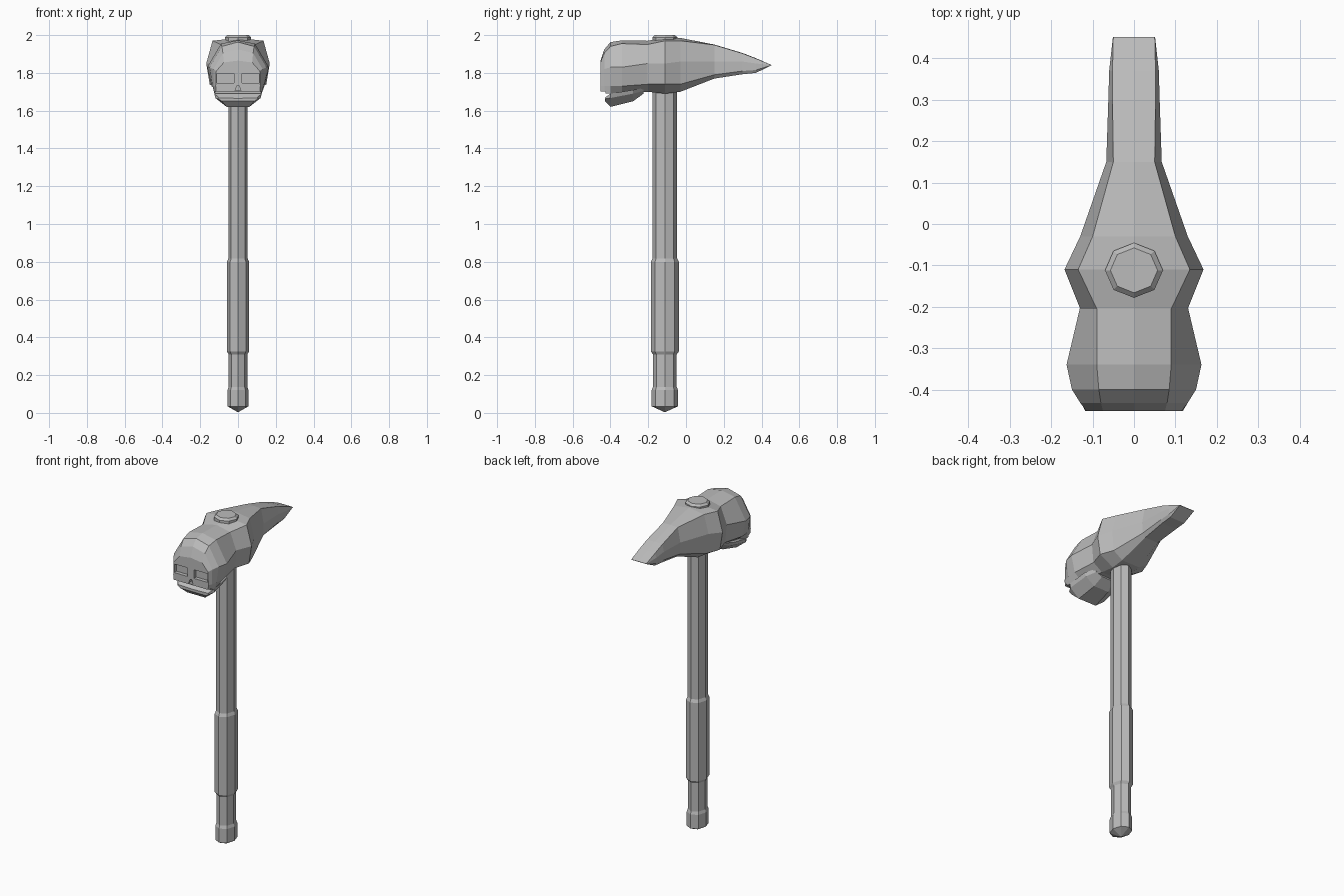
import bpy
import bmesh
import math

default_cube = bpy.data.objects.get("Cube")
if default_cube:
    bpy.data.objects.remove(default_cube, do_unlink=True)

steel = bpy.data.materials.new("dull grey steel")
steel.use_nodes = True
grey = (0.5, 0.5, 0.5, 1)
steel.diffuse_color = grey
steel.node_tree.nodes["Principled BSDF"].inputs["Base Color"].default_value = grey

SHAFT_Y = -0.112


def loft(name, rings):
    """Skin a row of closed rings with flat quads and cap both ends."""
    bm = bmesh.new()
    loops = [[bm.verts.new(point) for point in ring] for ring in rings]
    count = len(loops[0])
    for first, second in zip(loops, loops[1:]):
        for i in range(count):
            j = (i + 1) % count
            bm.faces.new((first[i], first[j], second[j], second[i]))
    bm.faces.new(loops[0])
    bm.faces.new(loops[-1])
    bmesh.ops.recalc_face_normals(bm, faces=bm.faces)
    mesh = bpy.data.meshes.new(name)
    bm.to_mesh(mesh)
    bm.free()
    mesh.materials.append(steel)
    part = bpy.data.objects.new(name, mesh)
    bpy.context.collection.objects.link(part)
    return part


def octagon(radius_x, radius_y, z):
    angles = [math.tau * i / 8 for i in range(8)]
    return [(radius_x * math.cos(a), SHAFT_Y + radius_y * math.sin(a), z) for a in angles]


def section(y, top, *half):
    """Symmetric cross-section: crown height, then x and z pairs down one side."""
    side = list(zip(half[::2], half[1::2]))
    left = [(x, y, z) for x, z in side]
    right = [(-x, y, z) for x, z in reversed(side)]
    return [(0, y, top)] + left + right


def block(name, x, z, half_x, half_z, taper=1.0, y_front=-0.5, y_back=-0.43):
    """Box along y whose upper edge can be narrowed."""
    def ring(y):
        return [(x - half_x, y, z - half_z), (x + half_x, y, z - half_z),
                (x + half_x * taper, y, z + half_z), (x - half_x * taper, y, z + half_z)]
    return loft(name, [ring(y_front), ring(y_back)])


def carve(target, cutter):
    """Cut a recess into the target, then discard the cutter."""
    cutter.hide_render = True
    bpy.context.view_layer.objects.active = target
    cut = target.modifiers.new("recess", "BOOLEAN")
    cut.operation = "DIFFERENCE"
    cut.solver = "EXACT"
    cut.object = cutter
    bpy.ops.object.modifier_apply(modifier=cut.name)
    bpy.data.objects.remove(cutter, do_unlink=True)


# Eight-sided oval handle: pommel, lower neck, thick grip, long shaft
handle_profile = [
    (0.004, 0.005), (0.07, 0.035), (0.07, 0.12), (0.063, 0.137), (0.063, 0.31),
    (0.074, 0.325), (0.074, 0.8), (0.065, 0.818), (0.065, 1.75)]
loft("handle", [octagon(r * 0.79, r, z) for r, z in handle_profile])

# Handle end showing through the top of the head
loft("handle_cap", [octagon(r, r * 0.95, z) for r, z in
                    [(0.07, 1.94), (0.07, 1.988), (0.057, 2.0)]])

# Collar that swells around the handle and runs back into a chisel pick
pick_sections = [
    (-0.205, 1.97, 0.09, 1.95, 0.13, 1.85, 0.12, 1.74, 0.06, 1.7),
    (-0.11, 1.985, 0.135, 1.97, 0.168, 1.85, 0.15, 1.74, 0.06, 1.69),
    (-0.03, 1.985, 0.1, 1.97, 0.13, 1.86, 0.12, 1.74, 0.06, 1.7),
    (0.15, 1.95, 0.05, 1.948, 0.067, 1.86, 0.065, 1.79, 0.045, 1.77),
    (0.3, 1.905, 0.052, 1.903, 0.062, 1.86, 0.061, 1.81, 0.05, 1.793),
    (0.37, 1.878, 0.052, 1.876, 0.06, 1.85, 0.06, 1.815, 0.05, 1.8),
    (0.452, 1.842, 0.05, 1.842, 0.051, 1.841, 0.051, 1.84, 0.05, 1.84)]
loft("collar_and_pick", [section(*s) for s in pick_sections])

# Faceted skull forming the striking end
skull_sections = [
    (-0.2, 1.97, 0.09, 1.95, 0.13, 1.85, 0.12, 1.74, 0.06, 1.7),
    (-0.34, 1.972, 0.09, 1.955, 0.163, 1.83, 0.14, 1.73, 0.09, 1.69),
    (-0.4, 1.963, 0.085, 1.94, 0.15, 1.83, 0.135, 1.73, 0.125, 1.69),
    (-0.432, 1.925, 0.08, 1.905, 0.13, 1.82, 0.127, 1.73, 0.12, 1.69),
    (-0.452, 1.865, 0.075, 1.855, 0.115, 1.81, 0.118, 1.73, 0.115, 1.695)]
skull = loft("skull", [section(*s) for s in skull_sections])

# Eye sockets, nose hole and mouth groove
for side in (-1, 1):
    carve(skull, block("eye_cutter", side * 0.066, 1.772, 0.045, 0.026))
carve(skull, block("nose_cutter", 0, 1.72, 0.015, 0.013, taper=0.4))
carve(skull, block("mouth_cutter", 0, 1.69, 0.2, 0.012, y_back=-0.425))

# Lower jaw hanging beneath the skull
jaw_sections = [
    (-0.43, 1.665, 0.1, 1.668, 0.105, 1.662, 0.085, 1.65),
    (-0.4, 1.69, 0.125, 1.69, 0.12, 1.667, 0.06, 1.62),
    (-0.28, 1.71, 0.12, 1.71, 0.11, 1.69, 0.05, 1.65),
    (-0.225, 1.72, 0.09, 1.72, 0.08, 1.705, 0.04, 1.69)]
loft("jaw", [section(*s) for s in jaw_sections])
